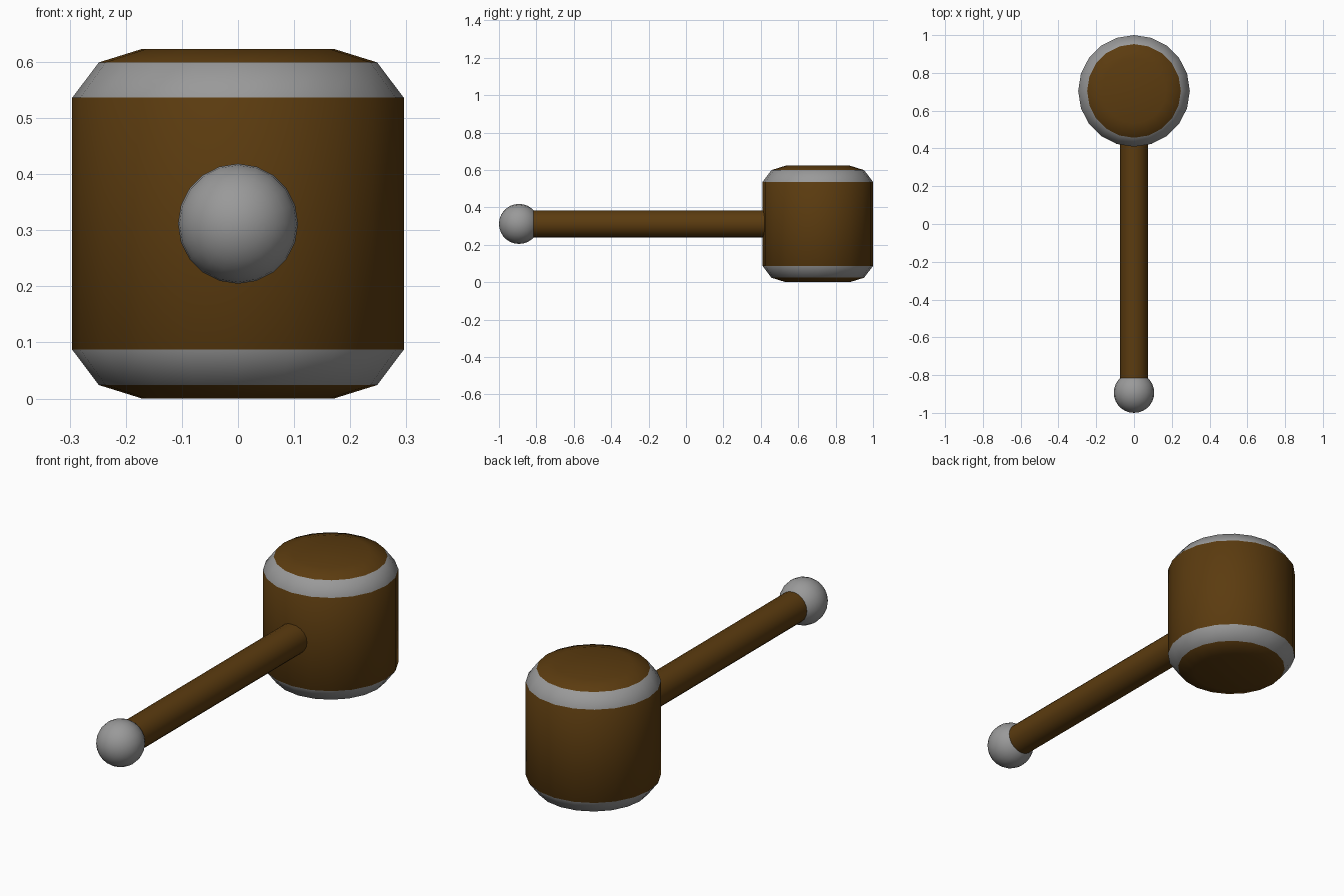
import bpy, math

if "Cube" in bpy.data.objects:
    bpy.data.objects.remove(bpy.data.objects["Cube"])

SIDES = 20
HEAD_Y, MID_Z, HEIGHT = 0.7045, 0.3115, 0.623


def material(name, rgb):
    mat = bpy.data.materials.new(name)
    mat.diffuse_color = (*rgb, 1)
    mat.use_nodes = True
    mat.node_tree.nodes["Principled BSDF"].inputs["Base Color"].default_value = mat.diffuse_color
    return mat


wood = material("brown_wood", (0.105, 0.044, 0.0048))
metal = material("dark_grey_metal", (0.32, 0.32, 0.32))


def finish(obj, name, mats):
    obj.name = name
    for mat in mats:
        obj.data.materials.append(mat)
    bpy.ops.object.select_all(action='DESELECT')
    obj.select_set(True)
    bpy.context.view_layer.objects.active = obj
    bpy.ops.object.shade_smooth_by_angle(angle=math.radians(45))


def lathe(name, profile, loc, mats, ring_mats, rot=(0, 0, 0)):
    """Spin (radius, height) points, listed upwards, around local z and close both
    ends. ring_mats gives the material slot of each ring of faces."""
    verts, faces, slots, n = [], [], [], SIDES
    for r, z in profile:
        for i in range(n):
            a = 2 * math.pi * i / n
            verts.append((r * math.cos(a), r * math.sin(a), z))
    for k in range(len(profile) - 1):
        for i in range(n):
            j = (i + 1) % n
            faces.append((k * n + i, k * n + j, (k + 1) * n + j, (k + 1) * n + i))
            slots.append(ring_mats[k])
    last = (len(profile) - 1) * n
    faces += [tuple(reversed(range(n))), tuple(range(last, last + n))]
    slots += [ring_mats[0], ring_mats[-1]]
    mesh = bpy.data.meshes.new(name)
    mesh.from_pydata(verts, [], faces)
    obj = bpy.data.objects.new(name, mesh)
    obj.location, obj.rotation_euler = loc, rot
    bpy.context.collection.objects.link(obj)
    finish(obj, name, mats)
    for poly, slot in zip(mesh.polygons, slots):
        poly.material_index = slot


# Mallet head: wooden barrel, chamfered metal bands, shallow wooden end caps
lower = [(0.171, 0.0), (0.248, 0.024), (0.2955, 0.087)]
upper = [(r, HEIGHT - z) for r, z in reversed(lower)]
lathe("head", lower + upper, (0, HEAD_Y, 0), [wood, metal], [0, 1, 0, 1, 0])

# Handle running from the pommel into the head
lathe("handle", [(0.073, -0.45), (0.073, 0.83)], (0, 0, MID_Z), [wood], [0],
      rot=(math.pi / 2, 0, 0))

# Round pommel at the end of the handle
bpy.ops.mesh.primitive_uv_sphere_add(segments=SIDES, ring_count=14, radius=0.107,
                                     location=(0, -0.893, MID_Z),
                                     rotation=(math.pi / 2, 0, 0))
finish(bpy.context.object, "pommel", [metal])
